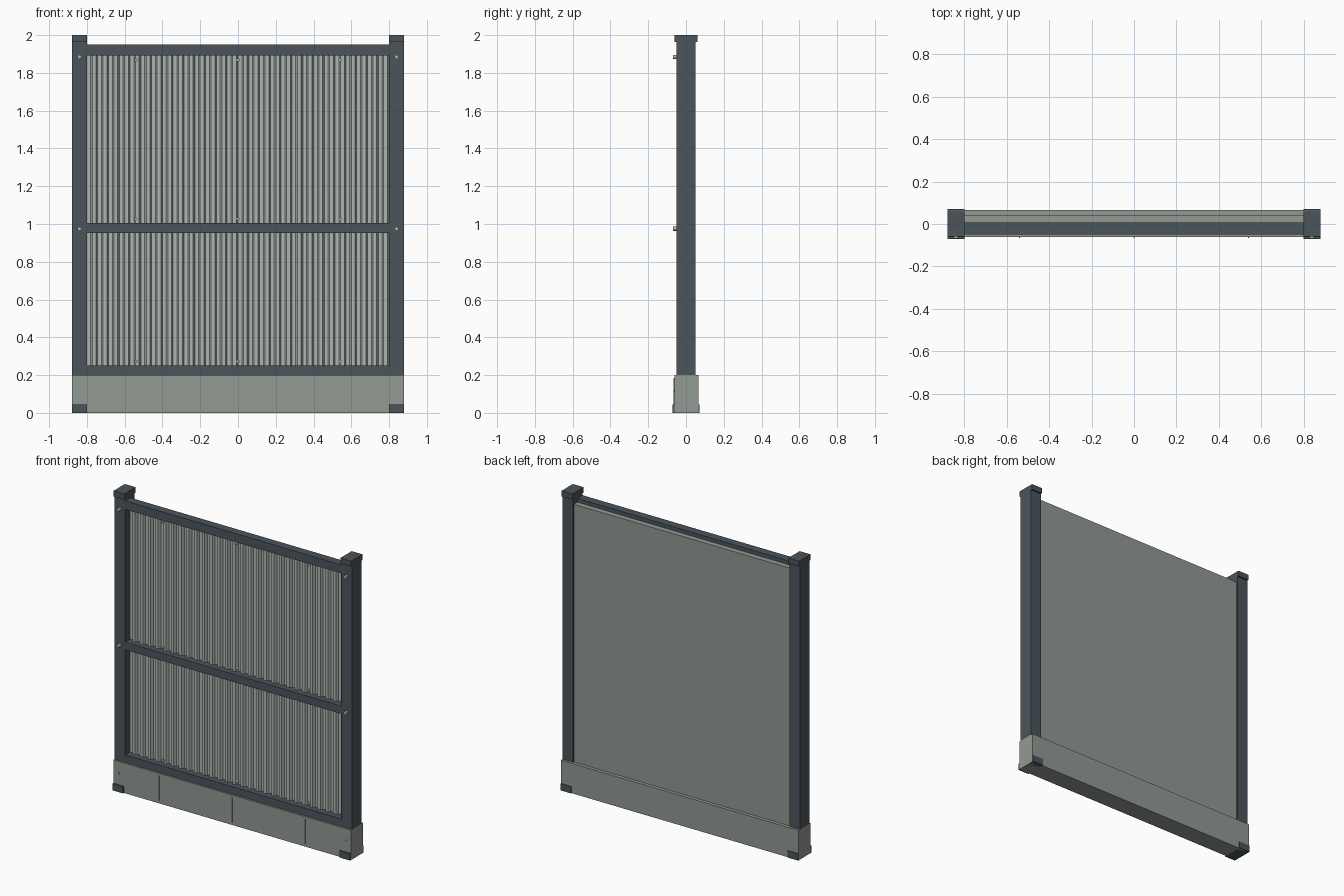
import bpy, bmesh, math

if "Cube" in bpy.data.objects:
    bpy.data.objects.remove(bpy.data.objects["Cube"])


def material(name, rgb):
    m = bpy.data.materials.new(name)
    m.diffuse_color = (*rgb, 1)
    m.use_nodes = True
    m.node_tree.nodes["Principled BSDF"].inputs["Base Color"].default_value = m.diffuse_color
    return m


DARK = material("dark_steel", (0.07, 0.09, 0.105))
CONCRETE = material("pale_concrete", (0.29, 0.32, 0.29))
SHEET = material("sheet_metal", (0.42, 0.47, 0.44))


def finish(name, bm, mat):
    bmesh.ops.recalc_face_normals(bm, faces=bm.faces)
    me = bpy.data.meshes.new(name)
    bm.to_mesh(me)
    bm.free()
    ob = bpy.data.objects.new(name, me)
    me.materials.append(mat)
    bpy.context.collection.objects.link(ob)
    return ob


def box(name, x, y, z, mat):
    bm = bmesh.new()
    bmesh.ops.create_cube(bm, size=1)
    for v in bm.verts:
        for i, (lo, hi) in enumerate((x, y, z)):
            v.co[i] = lo + (v.co[i] + 0.5) * (hi - lo)
    return finish(name, bm, mat)


def bolt(name, x, y, z, r, depth, mat):
    bpy.ops.mesh.primitive_cylinder_add(vertices=12, radius=r, depth=depth,
                                        location=(x, y, z), rotation=(math.pi / 2, 0, 0))
    ob = bpy.context.object
    ob.name = name
    ob.data.materials.append(mat)
    bpy.ops.object.shade_smooth_by_angle()


# Concrete plinth with thin front joint strips
box("plinth", (-0.88, 0.88), (-0.062, 0.066), (0, 0.2), CONCRETE)
for x in (-0.54, 0, 0.54):
    box("plinth_joint", (x - 0.003, x + 0.003), (-0.066, -0.06), (0.02, 0.185), CONCRETE)

# Posts, caps, feet and post bolts on both sides
for s in (-1, 1):
    x = tuple(sorted((s * 0.80, s * 0.88)))
    xf = tuple(sorted((s * 0.80, s * 0.879)))
    box("post", x, (-0.05, 0.05), (0.2, 1.97), DARK)
    box("post_cap", x, (-0.06, 0.06), (1.963, 2.0), DARK)
    box("foot", xf, (-0.071, 0.071), (0, 0.045), DARK)
    for z in (0.975, 1.885):
        bolt("post_bolt", s * 0.84, -0.057, z, 0.011, 0.022, SHEET)
    bolt("plinth_bolt", s * 0.84, -0.061, 0.12, 0.009, 0.008, CONCRETE)

# Horizontal rails
for name, z in (("bottom_rail", (0.2, 0.25)), ("middle_rail", (0.953, 1.005)),
                ("top_rail", (1.893, 1.95))):
    box(name, (-0.8, 0.8), (-0.05, 0.006), z, DARK)

# Flat backing sheet
box("backing_sheet", (-0.8, 0.8), (0.006, 0.043), (0.2, 1.925), CONCRETE)

# Corrugated front sheet: trapezoid profile extruded upwards
RIBS = 28
pitch = 1.6 / RIBS
profile = []
for i in range(RIBS):
    x0 = -0.8 + i * pitch
    for f, y in ((0, 0.003), (0.35, 0.003), (0.5, -0.015), (0.85, -0.015)):
        profile.append((x0 + f * pitch, y))
profile.append((0.8, 0.003))
bm = bmesh.new()
rows = [[bm.verts.new((x, y, z)) for x, y in profile] for z in (0.22, 1.92)]
for i in range(len(profile) - 1):
    bm.faces.new((rows[0][i], rows[0][i + 1], rows[1][i + 1], rows[1][i]))
finish("corrugated_sheet", bm, SHEET)

# Sheet screws
for x in (-0.54, 0, 0.54):
    for z in (0.272, 1.027, 1.868):
        bolt("sheet_screw", x, -0.014, z, 0.008, 0.026, SHEET)
